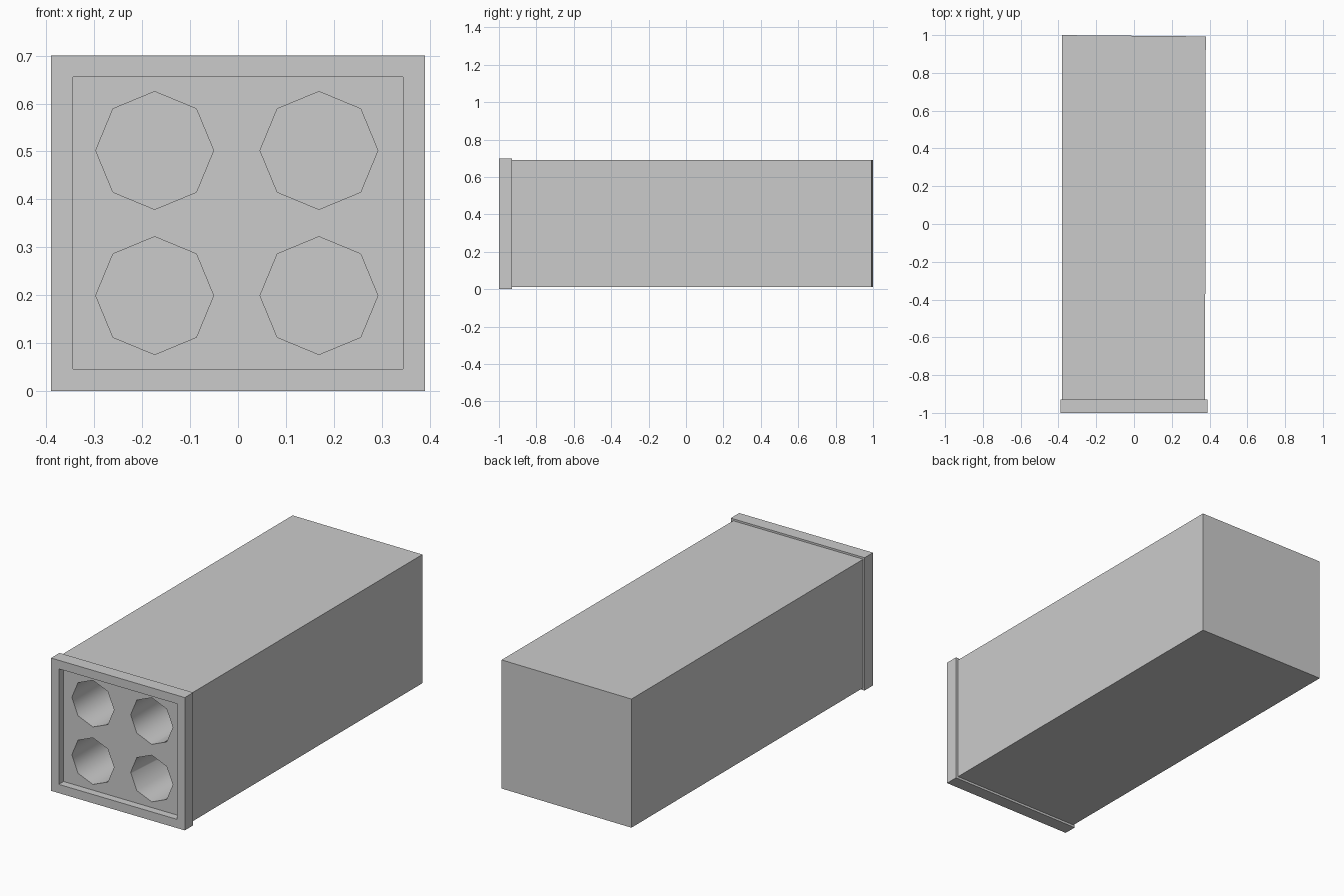
import bpy, math
from mathutils import Vector

if "Cube" in bpy.data.objects:
    bpy.data.objects.remove(bpy.data.objects["Cube"])


def box(name, lo, hi):
    lo, hi = Vector(lo), Vector(hi)
    bpy.ops.mesh.primitive_cube_add(size=1, location=(0, 0, 0))
    ob = bpy.context.object
    ob.name = name
    for v in ob.data.vertices:
        v.co = Vector([a if c < 0 else b for c, a, b in zip(v.co, lo, hi)])
    return ob


def cut(target, cutter):
    mod = target.modifiers.new("cut", 'BOOLEAN')
    mod.operation = 'DIFFERENCE'
    mod.solver = 'EXACT'
    mod.object = cutter
    bpy.context.view_layer.objects.active = target
    bpy.ops.object.modifier_apply(modifier=mod.name)
    bpy.data.objects.remove(cutter)


# Long casing; its front end is the floor of the recess, its back is slightly skewed
casing = box("casing", (-0.382, -0.96, 0.012), (0.38, 1.0, 0.69))
for v in casing.data.vertices:
    if v.co.x > 0:
        if v.co.y > 0:
            v.co.y = 0.993
        else:
            v.co.x = 0.376

# Four eight-sided tubes bored into the casing
y_front, y_end = -1.1, 0.9
for x in (-0.174, 0.169):
    for z in (0.199, 0.502):
        bpy.ops.mesh.primitive_cylinder_add(
            vertices=8, radius=0.123, depth=y_end - y_front,
            location=(x, (y_front + y_end) / 2, z), rotation=(math.pi / 2, 0, 0))
        tube = bpy.context.object
        tube.name = "tube_cutter"
        tube.hide_render = True
        cut(casing, tube)

# Tube walls are smooth, the casing corners stay sharp
bpy.ops.object.select_all(action='DESELECT')
casing.select_set(True)
bpy.context.view_layer.objects.active = casing
bpy.ops.object.shade_smooth_by_angle(angle=math.radians(50))

# Raised frame around the front end
frame = box("front_frame", (-0.39, -1.0, 0.0), (0.39, -0.93, 0.70))
window = box("window_cutter", (-0.345, -1.1, 0.046), (0.345, -0.8, 0.655))
window.hide_render = True
cut(frame, window)
